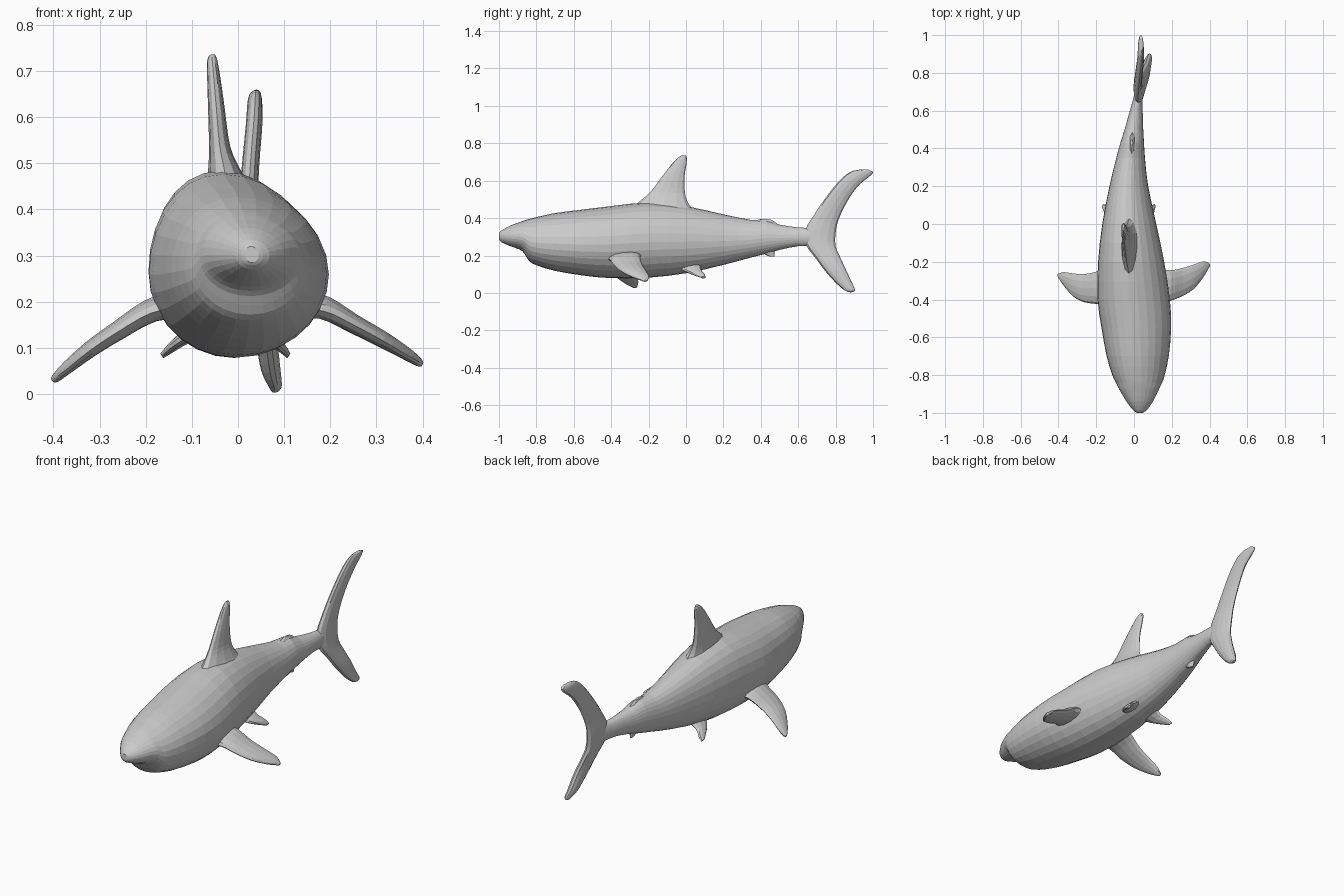
import bpy, bmesh
from math import sin, cos, tau
from mathutils import Vector


def spline(rows, sub):
    """Catmull-Rom interpolation of station rows."""
    out = []
    for i in range(len(rows) - 1):
        p0, p1 = rows[max(i - 1, 0)], rows[i]
        p2, p3 = rows[i + 1], rows[min(i + 2, len(rows) - 1)]
        for k in range(sub):
            t = k / sub
            out.append([0.5 * (2 * b + (c - a) * t + (2 * a - 5 * b + 4 * c - d) * t * t
                               + (3 * b - a - 3 * c + d) * t ** 3)
                        for a, b, c, d in zip(p0, p1, p2, p3)])
    out.append(list(rows[-1]))
    return out


def loft(name, rings):
    """Skin closed rings of points and close both ends with a fan."""
    bm = bmesh.new()
    vr = [[bm.verts.new(p) for p in r] for r in rings]
    n = len(vr[0])
    for a, b in zip(vr, vr[1:]):
        for i in range(n):
            j = (i + 1) % n
            bm.faces.new((a[i], a[j], b[j], b[i]))
    for r in (vr[0], vr[-1]):
        c = bm.verts.new(sum((v.co for v in r), Vector()) / n)
        for i in range(n):
            bm.faces.new((r[i], r[(i + 1) % n], c))
    bmesh.ops.recalc_face_normals(bm, faces=bm.faces)
    me = bpy.data.meshes.new(name)
    bm.to_mesh(me)
    bm.free()
    ob = bpy.data.objects.new(name, me)
    bpy.context.collection.objects.link(ob)
    return ob


def fin(name, rows, sub=3, n=12):
    """Rows: leading edge xyz, trailing edge xyz, half thickness."""
    rows = spline(rows, sub)
    mid = [(Vector(r[:3]) + Vector(r[3:6])) / 2 for r in rows]
    span = mid[-1] - mid[0]
    rings = []
    for r, m in zip(rows, mid):
        half = (Vector(r[3:6]) - Vector(r[:3])) / 2
        nor = half.cross(span).normalized() * r[6]
        rings.append([m + half * cos(tau * i / n) + nor * sin(tau * i / n) for i in range(n)])
    return loft(name, rings)


# Body: y, left x, right x, bottom z, top z
body = [
    (-1.0, .015, .045, .285, .32), (-.985, -.005, .068, .27, .335),
    (-.94, -.04, .1, .25, .36), (-.89, -.07, .125, .232, .378),
    (-.865, -.083, .137, .212, .387), (-.84, -.096, .149, .172, .395),
    (-.8, -.115, .163, .148, .405), (-.7, -.145, .184, .118, .427),
    (-.55, -.172, .197, .093, .446), (-.4, -.193, .19, .079, .464),
    (-.2, -.19, .16, .082, .484), (0, -.168, .118, .105, .464),
    (.2, -.13, .075, .15, .42), (.35, -.094, .058, .19, .39),
    (.43, -.072, .053, .21, .388), (.5, -.05, .049, .23, .365),
    (.6, -.022, .046, .25, .35), (.68, 0, .044, .25, .345), (.77, .014, .03, .27, .325),
]
N = 28
rings = []
for y, xl, xr, zb, zt in spline(body, 2):
    zc, xc, w = zb + .47 * (zt - zb), (xl + xr) / 2, (xr - xl) / 2
    ring = []
    for i in range(N):
        c, s = cos(tau * i / N), sin(tau * i / N)
        # crown leans slightly to the left, as the bent body does
        ring.append(Vector((xc + w * c - .12 * w * max(s, 0) ** 2, y,
                            zc + s * (zt - zc if s > 0 else zc - zb))))
    rings.append(ring)
loft("body", rings)

# Dorsal fin, flared at its base
fin("dorsal_fin", [
    (-.022, -.31, .44, -.022, .05, .43, .055),
    (-.03, -.25, .488, -.03, .015, .475, .036),
    (-.04, -.19, .54, -.04, -.005, .53, .023),
    (-.047, -.13, .62, -.047, -.008, .62, .018),
    (-.053, -.075, .69, -.053, .003, .69, .014),
    (-.056, -.04, .724, -.056, .004, .722, .011),
    (-.056, -.022, .736, -.056, 0, .735, .006)])

# Tail fin, upper tip to lower tip
fin("tail_fin", [
    (.04, .97, .66, .036, 1.0, .647, .008),
    (.038, .89, .652, .035, .99, .63, .015),
    (.035, .82, .6, .035, .92, .572, .018),
    (.027, .74, .5, .027, .86, .485, .019),
    (.022, .68, .41, .022, .815, .39, .021),
    (.022, .64, .34, .022, .80, .32, .025),
    (.03, .64, .26, .03, .80, .25, .025),
    (.045, .69, .19, .045, .825, .19, .023),
    (.06, .75, .11, .062, .855, .125, .023),
    (.07, .81, .045, .072, .885, .06, .021),
    (.08, .855, .01, .082, .902, .022, .014),
    (.08, .88, .003, .082, .9, .008, .007)])

# Pectoral fins, bent differently on each side
fin("pectoral_fin_right", [
    (.12, -.44, .18, .12, -.23, .2, .035),
    (.185, -.41, .18, .185, -.245, .195, .026),
    (.25, -.385, .15, .25, -.235, .155, .021),
    (.315, -.345, .115, .315, -.215, .12, .018),
    (.365, -.285, .085, .365, -.198, .09, .014),
    (.392, -.24, .07, .39, -.203, .07, .01),
    (.4, -.225, .065, .4, -.212, .064, .005)])
fin("pectoral_fin_left", [
    (-.12, -.45, .19, -.12, -.23, .2, .035),
    (-.19, -.425, .175, -.19, -.25, .185, .026),
    (-.26, -.415, .135, -.26, -.265, .14, .021),
    (-.32, -.385, .095, -.32, -.262, .1, .018),
    (-.37, -.33, .055, -.37, -.255, .06, .014),
    (-.396, -.29, .035, -.393, -.26, .036, .01),
    (-.404, -.275, .03, -.402, -.264, .03, .005)])

# Pelvic fins
for name, cx, sx, tip in (("pelvic_fin_left", -.08, -1, .085), ("pelvic_fin_right", .03, 1, .08)):
    fin(name, [
        (cx, -.04, .135, cx, .08, .15, .022),
        (cx + sx * .035, -.015, .12, cx + sx * .035, .08, .125, .015),
        (cx + sx * .065, .035, .1, cx + sx * .065, .1, .1, .011),
        (cx + sx * tip, .08, .083, cx + sx * tip, .105, .082, .006)], 2, 10)

# Anal fin under the tail stem
fin("anal_fin", [
    (.0, .39, .235, .0, .48, .25, .018),
    (.0, .41, .212, .0, .475, .222, .011),
    (.0, .445, .195, .0, .472, .195, .006)], 2, 8)

# Small second dorsal fin
fin("second_dorsal_fin", [
    (-.012, .35, .375, -.008, .5, .355, .022),
    (-.012, .38, .39, -.01, .475, .38, .012),
    (-.012, .41, .396, -.012, .45, .393, .006)], 2, 8)
